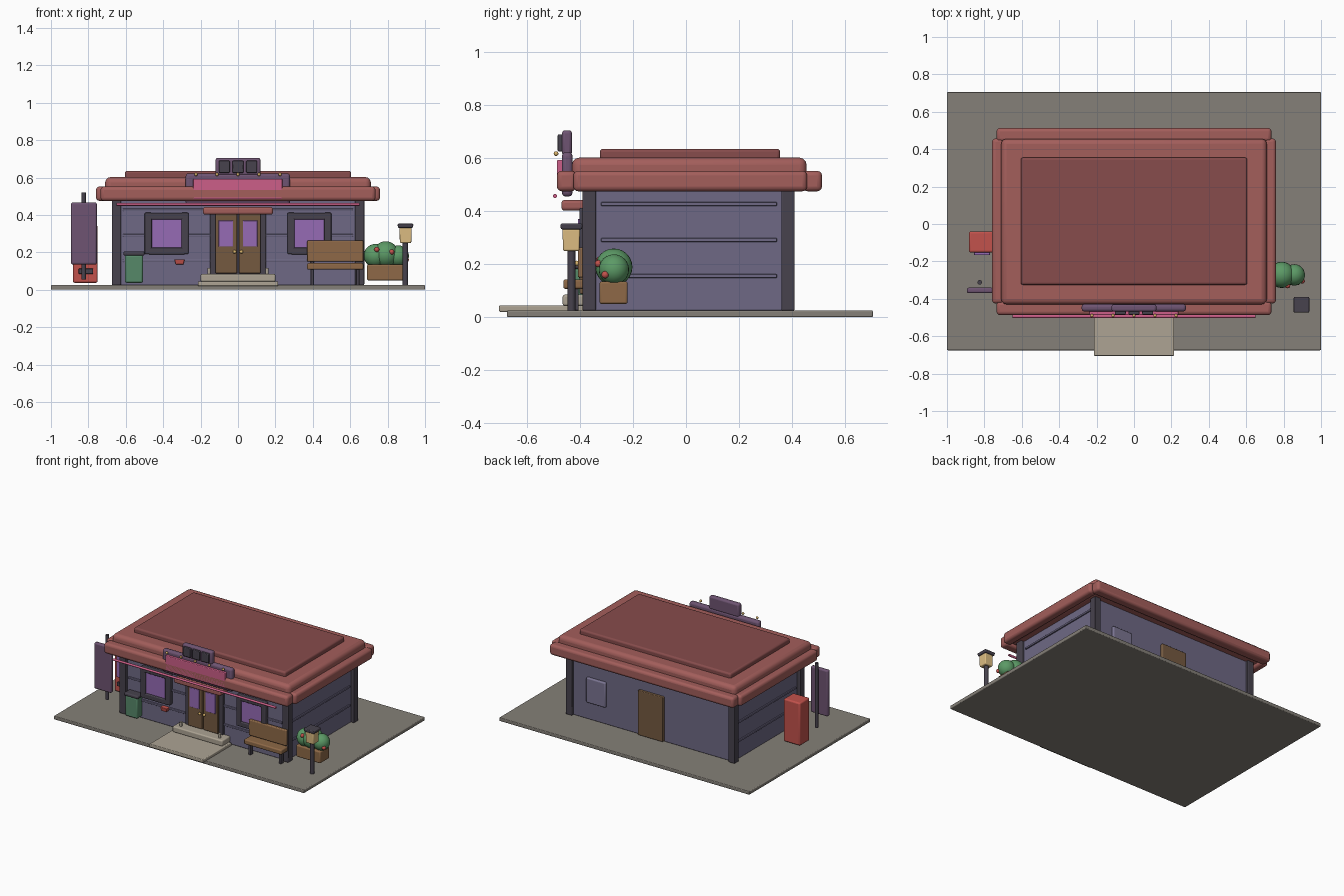
import bpy, math

MATS = {}


def mat(name, hexcol):
    c = [int(hexcol[i:i + 2], 16) / 255 for i in (0, 2, 4)]
    lin = [v / 12.92 if v <= 0.04045 else ((v + 0.055) / 1.055) ** 2.4 for v in c]
    m = bpy.data.materials.new(name)
    m.diffuse_color = (*lin, 1)
    MATS[name] = m


for n, h in dict(paving="858078", stone="ADA494", wall="6E6985", dark="47424D", wood="8E6947",
                 door="755A40", roof="A35E5B", deck="874C4C", glass="966BB5", plum="6E5472",
                 pink="CC5F88", gold="D9B36A", cream="DDBD82", green="568869", leaf="5C9A66",
                 red="C2524C", panel="7B7592").items():
    mat(n, h)


def finish(name, m, bevel=0.0):
    o = bpy.context.object
    o.name = name
    o.data.materials.append(MATS[m])
    if bevel:
        b = o.modifiers.new("bevel", 'BEVEL')
        b.width, b.segments, b.limit_method = bevel, 3, 'ANGLE'
    bpy.ops.object.shade_smooth_by_angle(angle=math.radians(35))
    return o


def box(name, m, x0, x1, y0, y1, z0, z1, bevel=0.005, taper=1.0):
    bpy.ops.mesh.primitive_cube_add(size=1, location=((x0 + x1) / 2, (y0 + y1) / 2, (z0 + z1) / 2))
    o = bpy.context.object
    for v in o.data.vertices:
        t = taper if v.co.z < 0 else 1
        v.co.x *= (x1 - x0) * t
        v.co.y *= (y1 - y0) * t
        v.co.z *= z1 - z0
    return finish(name, m, bevel)


def ball(name, m, x, y, z, r, seg=24):
    bpy.ops.mesh.primitive_uv_sphere_add(segments=seg, ring_count=seg // 2, radius=r, location=(x, y, z))
    return finish(name, m)


def rod(name, m, x, y, z, r, length, rot=(0, 0, 0)):
    bpy.ops.mesh.primitive_cylinder_add(vertices=16, radius=r, depth=length, location=(x, y, z), rotation=rot)
    return finish(name, m)


# ground and path
box("ground", "paving", -1, 1, -0.675, 0.705, 0, 0.025)
box("path", "stone", -0.215, 0.215, -0.705, -0.38, 0.02, 0.045)
box("door_step", "stone", -0.2, 0.2, -0.465, -0.37, 0.043, 0.085, 0.008)

# walls, corner posts, battens
box("walls", "wall", -0.65, 0.65, -0.37, 0.39, 0.025, 0.51)
for sx in (-1, 1):
    for y in (-0.39, 0.36):
        box("corner_post", "dark", sx * 0.65 - 0.025, sx * 0.65 + 0.025, y, y + 0.05, 0.025, 0.5)
    for z in (0.155, 0.291, 0.427):
        box("side_batten", "wall", sx * 0.651 - 0.008, sx * 0.651 + 0.008, -0.32, 0.343, z - 0.007, z + 0.007, 0.003)
for z in (0.155, 0.291, 0.427):
    box("front_batten", "wall", -0.615, 0.615, -0.378, -0.362, z - 0.007, z + 0.007, 0.003)

# roof
box("roof_slab", "roof", -0.71, 0.71, -0.43, 0.455, 0.49, 0.602, 0.028)
box("roof_deck", "deck", -0.605, 0.605, -0.325, 0.355, 0.59, 0.635, 0.012)
for name, y in (("front_fascia", -0.487), ("back_fascia", 0.44)):
    box(name, "roof", -0.735, 0.735, y, y + 0.073, 0.475, 0.552, 0.018)
for sx in (-1, 1):
    box("side_fascia", "roof", sx * 0.728 - 0.031, sx * 0.728 + 0.031, -0.425, 0.457, 0.475, 0.552, 0.018)
rod("neon_strip", "pink", 0, -0.494, 0.457, 0.008, 1.3, (0, math.pi / 2, 0))

# roof sign
box("sign_board", "plum", -0.28, 0.278, -0.468, -0.428, 0.455, 0.622, 0.015)
box("sign_panel", "pink", -0.24, 0.237, -0.487, -0.46, 0.485, 0.593)
box("sign_crest", "plum", -0.12, 0.12, -0.468, -0.43, 0.61, 0.705, 0.012)
for x in (-0.073, 0, 0.073):
    box("crest_tile", "dark", x - 0.029, x + 0.029, -0.484, -0.46, 0.625, 0.69)
for i in range(5):
    ball("sign_bulb", "gold", (i - 2) * 0.1125, -0.49, 0.617, 0.009, 12)

# windows
for sx in (-1, 1):
    a, c = sx * 0.382, 0.3
    for side in (-1, 1):
        e = a + side * 0.098
        box("window_jamb", "dark", e - 0.019, e + 0.019, -0.402, -0.36, 0.19, 0.412, 0.006)
        f = c + side * 0.093
        box("window_rail", "dark", a - 0.098, a + 0.098, -0.402, -0.36, f - 0.018, f + 0.018, 0.006)
    box("window_glass", "glass", a - 0.085, a + 0.085, -0.39, -0.36, 0.22, 0.38, 0)

# entrance
box("door_frame", "dark", -0.15, 0.15, -0.388, -0.36, 0.08, 0.44)
box("door_canopy", "roof", -0.187, 0.187, -0.47, -0.37, 0.402, 0.442, 0.012)
for sx in (-1, 1):
    box("door_leaf", "door", sx * 0.063 - 0.058, sx * 0.063 + 0.058, -0.402, -0.37, 0.088, 0.405)
    box("door_glass", "glass", sx * 0.065 - 0.039, sx * 0.065 + 0.039, -0.408, -0.38, 0.23, 0.37, 0.003)
    ball("door_knob", "gold", sx * 0.018, -0.412, 0.203, 0.01, 12)
    rod("step_peg", "stone", sx * 0.155, -0.43, 0.095, 0.009, 0.04)
box("wall_tray", "red", -0.34, -0.285, -0.405, -0.37, 0.135, 0.163, 0.004, 0.75)

# back door and service panel
box("back_door", "door", -0.1, 0.1, 0.38, 0.41, 0.028, 0.35)
box("service_panel", "panel", 0.36, 0.515, 0.38, 0.408, 0.15, 0.33, 0.008)

# litter bin
box("bin_body", "green", -0.605, -0.508, -0.425, -0.36, 0.037, 0.185, 0.01)
box("bin_lid", "dark", -0.612, -0.5, -0.43, -0.352, 0.182, 0.205, 0.008)

# bench
box("bench_seat", "wood", 0.37, 0.67, -0.463, -0.38, 0.107, 0.142, 0.008)
box("bench_back", "wood", 0.37, 0.67, -0.408, -0.384, 0.15, 0.263, 0.006)
for x in (0.397, 0.64):
    box("bench_leg", "dark", x - 0.009, x + 0.009, -0.435, -0.405, 0.025, 0.11, 0.003)
    box("bench_back_brace", "dark", x - 0.009, x + 0.009, -0.39, -0.375, 0.11, 0.2, 0.003)

# planter, bush and flowers
box("planter", "wood", 0.69, 0.885, -0.326, -0.22, 0.05, 0.135, 0.008)
for x, z, r in ((0.735, 0.182, 0.063), (0.79, 0.189, 0.07), (0.857, 0.18, 0.057)):
    ball("bush", "leaf", x, -0.272, z, r)
for x, y, z in ((0.742, -0.325, 0.215), (0.822, -0.33, 0.202), (0.9, -0.305, 0.16)):
    ball("flower", "red", x, y, z, 0.014, 12)

# lamp post
rod("lamp_pole", "dark", 0.895, -0.432, 0.143, 0.015, 0.235)
box("lamp_glow", "cream", 0.863, 0.929, -0.466, -0.4, 0.25, 0.333, 0.006, 0.93)
box("lamp_cap", "dark", 0.853, 0.938, -0.474, -0.39, 0.331, 0.353, 0.006, 0.95)

# vending box
box("vending_box", "red", -0.882, -0.75, -0.152, -0.04, 0.037, 0.345, 0.01)
box("vending_window", "glass", -0.855, -0.77, -0.166, -0.145, 0.15, 0.31, 0.003)
box("vending_slot", "dark", -0.852, -0.775, -0.164, -0.145, 0.085, 0.113, 0.003)

# standing sign
rod("sign_pole", "dark", -0.825, -0.312, 0.287, 0.012, 0.465)
box("standing_sign", "plum", -0.893, -0.755, -0.37, -0.34, 0.135, 0.467, 0.01)
